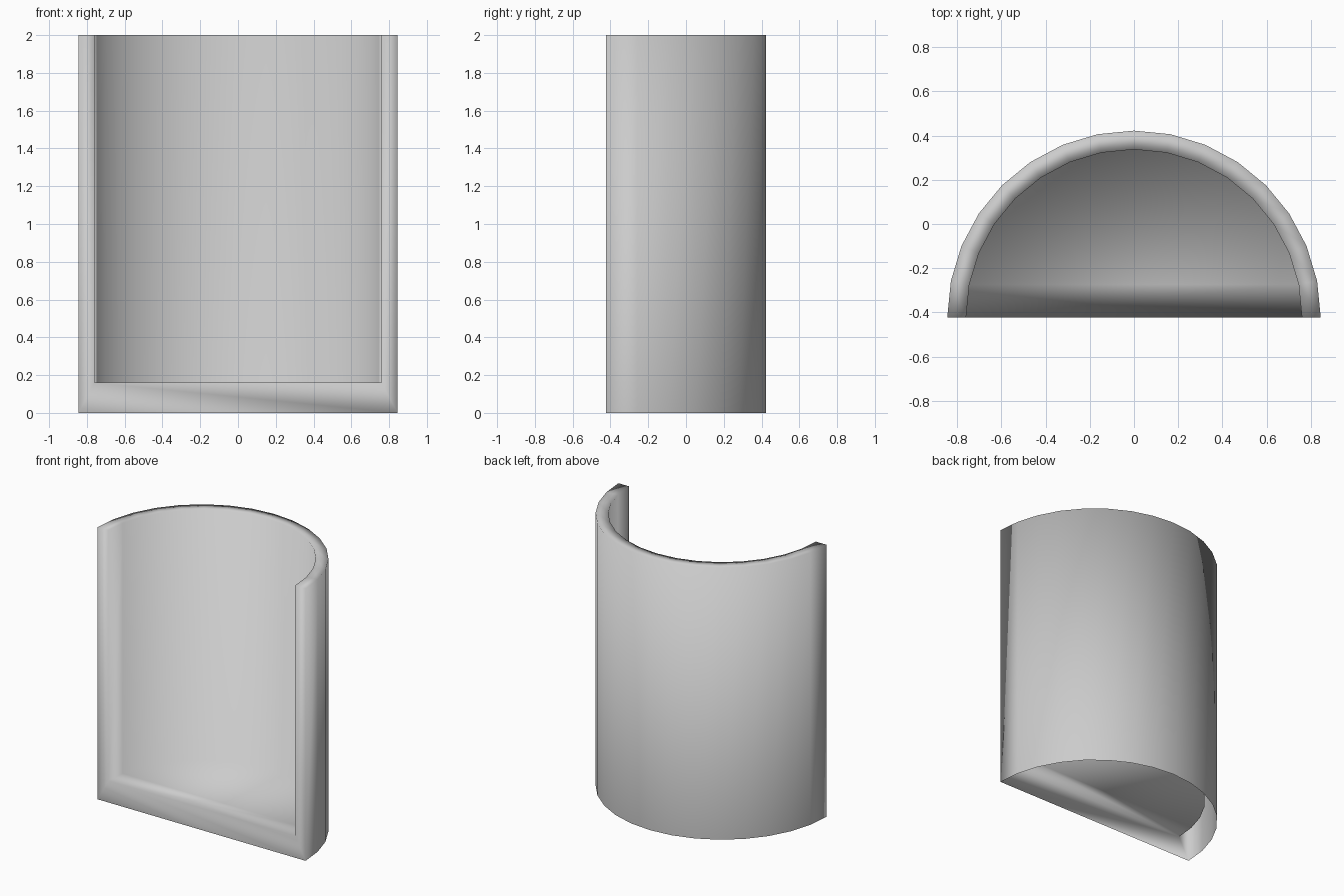
import bpy, bmesh
from math import cos, sin, pi

cube = bpy.data.objects.get("Cube")
if cube:
    bpy.data.objects.remove(cube, do_unlink=True)

HEIGHT, FLOOR, FRONT_Y = 2.0, 0.16, -0.4225
OUTER, INNER, SEGMENTS = 0.845, 0.76, 16

grey = bpy.data.materials.new("light grey")
grey.use_nodes = True
grey.diffuse_color = (0.6, 0.6, 0.6, 1)
grey.node_tree.nodes["Principled BSDF"].inputs["Base Color"].default_value = (0.6, 0.6, 0.6, 1)

bm = bmesh.new()


def half_ring(radius, z):
    """Half circle of vertices from +x round the back to -x."""
    angles = [pi * i / SEGMENTS for i in range(SEGMENTS + 1)]
    return [bm.verts.new((radius * cos(a), FRONT_Y + radius * sin(a), z)) for a in angles]


def bridge(a, b):
    for i in range(SEGMENTS):
        bm.faces.new((a[i], a[i + 1], b[i + 1], b[i]))


outer_low, outer_top = half_ring(OUTER, 0), half_ring(OUTER, HEIGHT)
inner_top, inner_low = half_ring(INNER, HEIGHT), half_ring(INNER, FLOOR)

# Outer wall, top rim and inner wall; the underside stays open
bridge(outer_low, outer_top)
bridge(outer_top, inner_top)
bridge(inner_top, inner_low)

# Floor
bm.faces.new(inner_low)

# Front frame: two uprights and the sill
for end in (0, -1):
    bm.faces.new((outer_low[end], outer_top[end], inner_top[end], inner_low[end]))
bm.faces.new((outer_low[0], inner_low[0], inner_low[-1], outer_low[-1]))

bmesh.ops.recalc_face_normals(bm, faces=bm.faces)
# The floor must face up; turn the whole skin over if it does not
floor = max(bm.faces, key=lambda f: len(f.verts))
if floor.normal.z < 0:
    bmesh.ops.reverse_faces(bm, faces=bm.faces)
for face in bm.faces:
    face.smooth = True

mesh = bpy.data.meshes.new("half_round_shell")
bm.to_mesh(mesh)
bm.free()
mesh.materials.append(grey)
bpy.context.collection.objects.link(bpy.data.objects.new("half_round_shell", mesh))
